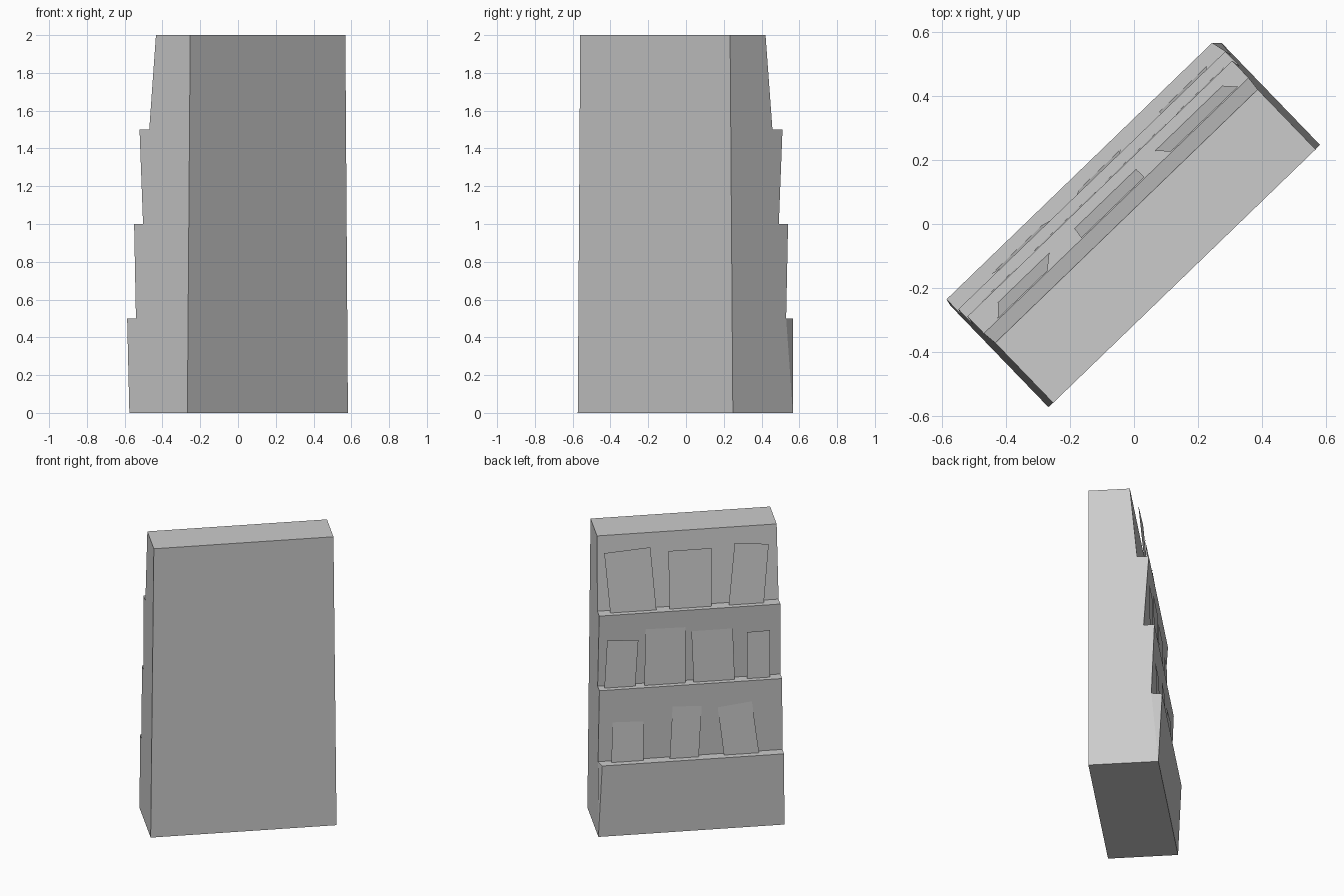
import bpy
from math import radians

if "Cube" in bpy.data.objects:
    bpy.data.objects.remove(bpy.data.objects["Cube"])

TURN = radians(44)   # whole unit is turned in plan


def add_mesh(name, verts, faces):
    mesh = bpy.data.meshes.new(name)
    mesh.from_pydata(verts, [], faces)
    mesh.update()
    obj = bpy.data.objects.new(name, mesh)
    obj.rotation_euler.z = TURN
    bpy.context.collection.objects.link(obj)
    return obj


# Cabinet: stepped side profile (depth, height) lofted along its width, tapering upwards
profile = [(-0.226, 0), (0.216, 0), (0.238, 0.5), (0.171, 0.5), (0.19, 1.0),
           (0.122, 1.0), (0.154, 1.5), (0.08, 1.5), (0.034, 2.0), (-0.227, 2.0)]
n = len(profile)
verts = []
for side in (-1, 1):
    for depth, z in profile:
        verts.append([side * (0.591 - 0.01 * z), depth, z])
verts[n + 2][0] = 0.57   # pulled-in corner of the lowest step

faces = [(i, (i + 1) % n, n + (i + 1) % n, n + i) for i in range(n)]
faces.append(tuple(reversed(range(n))))
faces.append(tuple(n + i for i in range(n) if i != 2))
faces.append((n + 1, n + 2, n + 3))   # small corner facet
cabinet = add_mesh("shelf_cabinet", verts, faces)
# consistent outward normals
import bmesh
bm = bmesh.new()
bm.from_mesh(cabinet.data)
bmesh.ops.recalc_face_normals(bm, faces=bm.faces)
bm.to_mesh(cabinet.data)
bm.free()

# Display cards: flat sheets standing on each shelf
# row: shelf height, depth at foot, depth at top,
# cards: foot left, foot right, top left, top left height, top right, top right height
rows = [
    ("lower", 0.5, 0.197, 0.188, [
        (0.505, 0.30, 0.498, 0.774, 0.30, 0.767),
        (0.135, -0.05, 0.115, 0.857, -0.07, 0.845),
        (-0.21, -0.433, -0.172, 0.829, -0.389, 0.855)]),
    ("middle", 1.0, 0.157, 0.153, [
        (0.544, 0.347, 0.525, 1.328, 0.327, 1.315),
        (0.289, 0.027, 0.283, 1.387, 0.027, 1.383),
        (-0.024, -0.285, -0.01, 1.352, -0.273, 1.353),
        (-0.362, -0.509, -0.362, 1.32, -0.509, 1.323)]),
    ("upper", 1.5, 0.119, 0.083, [
        (0.50, 0.207, 0.533, 1.90, 0.24, 1.92),
        (0.124, -0.144, 0.125, 1.885, -0.149, 1.886),
        (-0.253, -0.476, -0.296, 1.91, -0.513, 1.888)]),
]
for row, z, d0, d1, cards in rows:
    for k, (a, b, c, zc, e, ze) in enumerate(cards, 1):
        add_mesh(f"{row}_card_{k}",
                 [(a, d0, z), (b, d0, z), (e, d1, ze), (c, d1, zc)], [(0, 1, 2, 3)])
